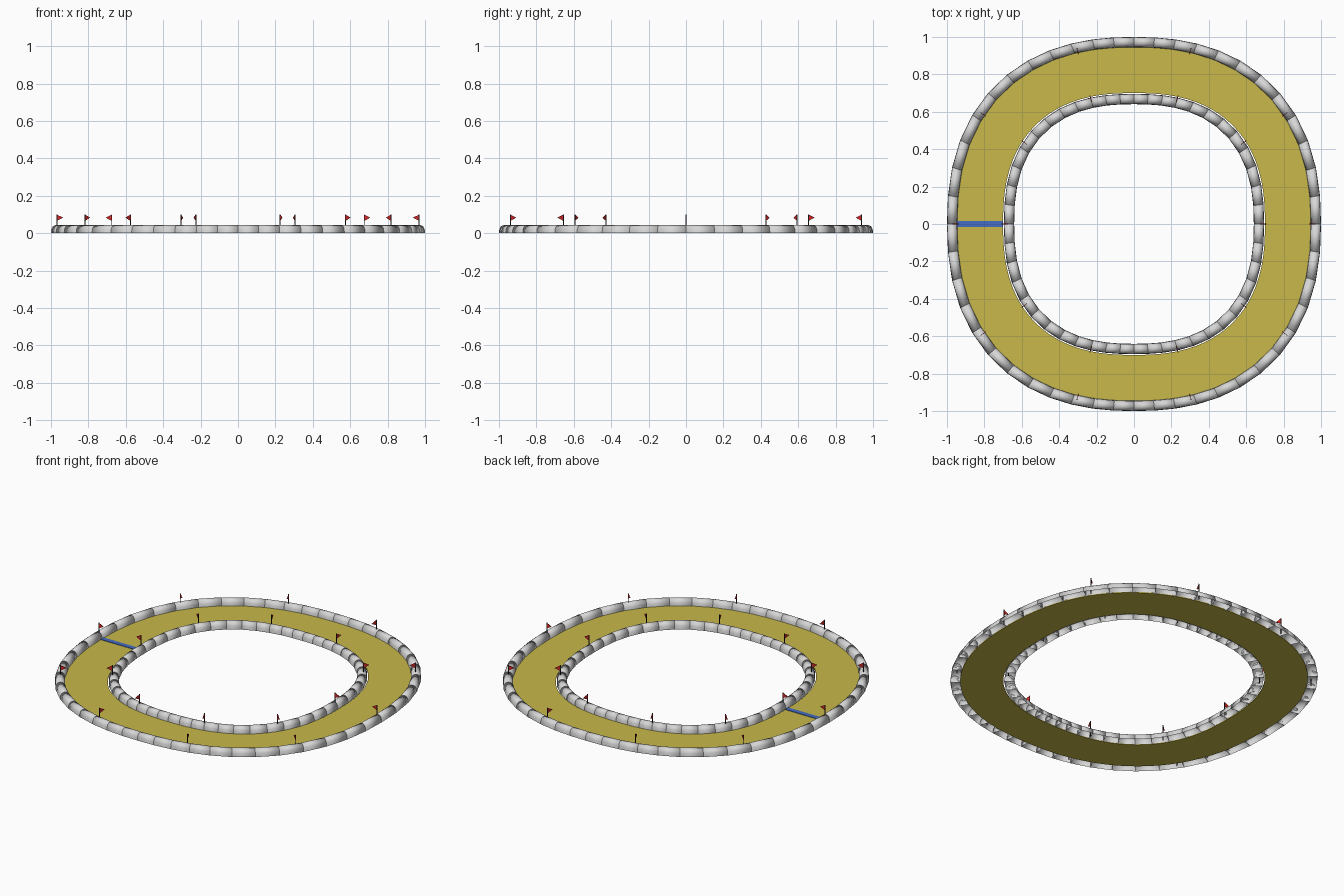
import bpy, bmesh
from math import sin, cos, pi, tau, radians
from mathutils import Vector

if "Cube" in bpy.data.objects:
    bpy.data.objects.remove(bpy.data.objects["Cube"])


def material(name, rgb):
    m = bpy.data.materials.new(name)
    m.use_nodes = True
    m.diffuse_color = (*rgb, 1)
    b = m.node_tree.nodes["Principled BSDF"]
    b.inputs["Base Color"].default_value = (*rgb, 1)
    b.inputs["Roughness"].default_value = 0.8
    return m


SAND = material("sand yellow", (0.58, 0.48, 0.07))
GREY = material("barrier grey", (0.68, 0.68, 0.68))
BLUE = material("line blue", (0.06, 0.15, 0.55))
RED = material("flag red", (0.65, 0.02, 0.02))
DARK = material("pole dark", (0.03, 0.02, 0.02))


def finish(bm, name, mats, smooth=False):
    bmesh.ops.recalc_face_normals(bm, faces=bm.faces)
    for f in bm.faces:
        f.smooth = smooth
    me = bpy.data.meshes.new(name)
    bm.to_mesh(me)
    bm.free()
    for m in mats:
        me.materials.append(m)
    ob = bpy.data.objects.new(name, me)
    bpy.context.collection.objects.link(ob)
    return ob


def oval(a, p, t, z=0.0):
    """Point on a rounded square of half width a, at polar angle t."""
    r = a / (abs(cos(t)) ** p + abs(sin(t)) ** p) ** (1 / p)
    return Vector((r * cos(t), r * sin(t), z))


OUTER_P, INNER_P = 2.32, 2.45

# track: thin flat ring
bm = bmesh.new()
N = 96
loops = [[bm.verts.new(oval(a, p, tau * i / N, z)) for i in range(N)]
         for a, p, z in ((0.945, OUTER_P, 0), (0.945, OUTER_P, 0.005),
                         (0.7, INNER_P, 0.005), (0.7, INNER_P, 0))]
for k in range(4):
    a, b = loops[k], loops[(k + 1) % 4]
    for i in range(N):
        j = (i + 1) % N
        bm.faces.new((a[i], a[j], b[j], b[i]))
finish(bm, "track", [SAND])

# start line: thin painted plate across the track
bm = bmesh.new()
bmesh.ops.create_cube(bm, size=1)
for v in bm.verts:
    v.co = Vector((-0.823 + v.co.x * 0.245, v.co.y * 0.03, 0.006 + v.co.z * 0.004))
finish(bm, "start_line", [BLUE])


# barriers: rounded segments, open underneath
def barrier(name, centre, p, count=48, half=0.0275, height=0.043, sides=8):
    bm = bmesh.new()

    def section(t):
        t += 0.08 * sin(2 * t)
        pts = []
        for k in range(sides + 1):
            u = pi * k / sides
            pts.append(bm.verts.new(oval(centre + half * cos(u), p, t, height * sin(u) ** 0.7
                                         if 0 < k < sides else 0)))
        return pts

    for i in range(count):
        a, b = section(tau * i / count), section(tau * (i + 1) / count)
        for k in range(sides):
            bm.faces.new((a[k], a[k + 1], b[k + 1], b[k]))
        bm.faces.new(a)
        bm.faces.new(b)
    finish(bm, name, [GREY], smooth=True)


barrier("outer_barrier", 0.9725, OUTER_P)
barrier("inner_barrier", 0.668, INNER_P)


# flags: pole with a triangular pennant pointing over the track
def flag(name, base, direction):
    bm = bmesh.new()
    d = direction.normalized()
    side = Vector((-d.y, d.x, 0))
    up = Vector((0, 0, 1))

    def prism(points, thick, index):
        a = [bm.verts.new(q + side * thick) for q in points]
        b = [bm.verts.new(q - side * thick) for q in points]
        faces = [bm.faces.new(a), bm.faces.new(b)]
        for i in range(len(a)):
            j = (i + 1) % len(a)
            faces.append(bm.faces.new((a[i], a[j], b[j], b[i])))
        for f in faces:
            f.material_index = index

    w = d * 0.002
    prism([base - w, base + w, base + w + up * 0.1, base - w + up * 0.1], 0.002, 0)
    prism([base + up * 0.066, base + up * 0.099, base + d * 0.033 + up * 0.083], 0.0015, 1)
    finish(bm, name, [DARK, RED])


for i in range(10):
    t = tau * i / 10
    spot = oval(0.968, OUTER_P, t)
    flag(f"outer_flag_{i + 1}", spot, -spot)
    spot = oval(0.675, INNER_P, t + radians(1) * sin(4 * t))
    flag(f"inner_flag_{i + 1}", spot, spot)
